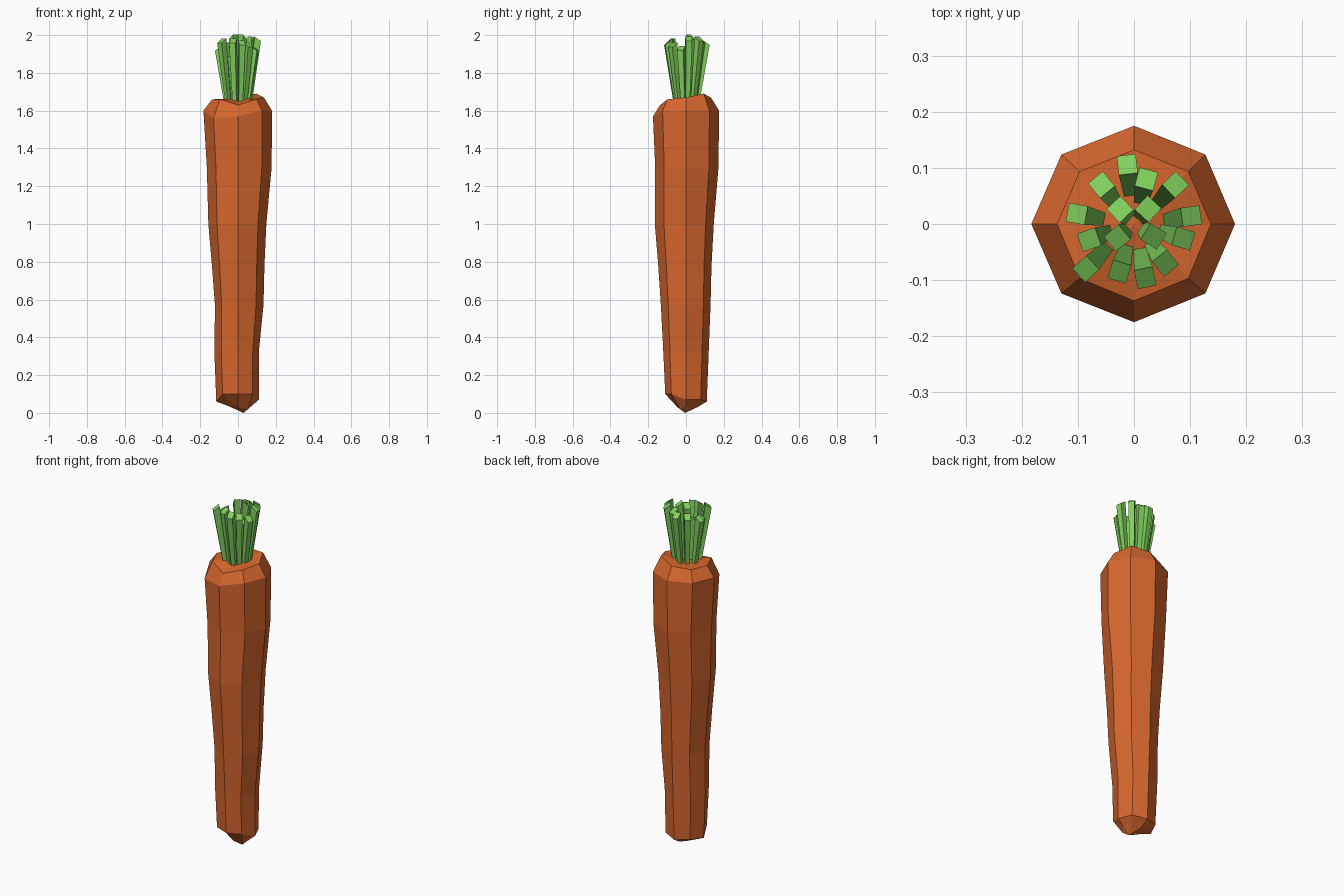
import bpy, bmesh, math
from mathutils import Vector

if "Cube" in bpy.data.objects:
    bpy.data.objects.remove(bpy.data.objects["Cube"])


def material(name, rgb):
    m = bpy.data.materials.new(name)
    m.diffuse_color = (*rgb, 1)
    m.use_nodes = True
    m.node_tree.nodes["Principled BSDF"].inputs["Base Color"].default_value = m.diffuse_color
    return m


orange = material("carrot orange", (0.68, 0.135, 0.027))
green = material("leaf green", (0.22, 0.64, 0.11))


def finish(bm, name, mat):
    bmesh.ops.recalc_face_normals(bm, faces=bm.faces)
    me = bpy.data.meshes.new(name)
    bm.to_mesh(me)
    bm.free()
    me.materials.append(mat)
    ob = bpy.data.objects.new(name, me)
    bpy.context.collection.objects.link(ob)


def bridge(bm, a, b):
    n = len(a)
    for i in range(n):
        bm.faces.new((a[i], a[(i + 1) % n], b[(i + 1) % n], b[i]))


# Root: octagonal rings given as east, north, west, south reach, height, and
# eight small height offsets (counter-clockwise from east)
flat = (0,) * 8
rings = [
    (.075, .06, .06, .045, .03, (.01, .01, 0, .01, .01, .025, .0, -.01)),
    (.11, .11, .115, .11, .07, (0, 0, -.01, 0, -.01, .03, .03, .03)),
    (.11, .12, .125, .12, .32, flat),
    (.135, .13, .122, .133, .57, flat),
    (.14, .135, .138, .147, .78, flat),
    (.15, .147, .157, .165, 1.0, flat),
    (.178, .172, .165, .163, 1.3, flat),
    (.18, .175, .183, .175, 1.59, (.01, .01, .01, .01, .01, -.03, -.02, .01)),
    (.137, .132, .137, .137, 1.66, (.01, .03, .01, 0, 0, 0, -.03, 0)),
]
bm = bmesh.new()
prev = None
for e, n, w, s, z, dz in rings:
    ring = []
    for i in range(8):
        c, d = math.cos(i * math.pi / 4), math.sin(i * math.pi / 4)
        ring.append(bm.verts.new((c * (e if c > 0 else w),
                                  d * (n if d > 0 else s), z + dz[i])))
    if prev:
        bridge(bm, prev, ring)
    else:
        first = ring
    prev = ring
# Off-centre tip and crown centre
for ring, co in ((first, (.03, -.005, .0)), (prev, (0, 0, 1.665))):
    v = bm.verts.new(co)
    for i in range(8):
        bm.faces.new((ring[i], ring[(i + 1) % 8], v))
finish(bm, "root", orange)

# Stems: four-sided stalks that flare outwards, given by tip x, y, z
tips = [
    (-.012, .106, 1.96), (-.058, .070, 1.95), (-.102, .018, 1.93),
    (-.025, .026, 1.99), (.025, .027, 1.99), (.022, .080, 1.97),
    (.074, .070, 1.98), (.102, .014, 1.98), (.088, -.026, 1.93),
    (.056, -.070, 1.95), (.020, -.096, 1.96), (-.026, -.085, 1.97),
    (-.086, -.080, 1.97), (-.080, -.028, 1.92), (.035, -.022, 1.90),
    (-.030, -.025, 1.90),
]
bm = bmesh.new()
for x, y, z in tips:
    out = Vector((x, y, 0)).normalized()
    side = Vector((-out.y, out.x, 0))
    root = Vector((x * .6, y * .55, 1.64))
    tip = Vector((x, y, z))
    ends = []
    for p, r, tilt in ((root, .011, 0), (tip, .017, .012)):
        ends.append([bm.verts.new(p + out * a * r + side * b * r
                                  + Vector((0, 0, -a * tilt)))
                     for a, b in ((1, 1), (-1, 1), (-1, -1), (1, -1))])
    bridge(bm, *ends)
    bm.faces.new(ends[0])
    bm.faces.new(ends[1])
finish(bm, "stems", green)
